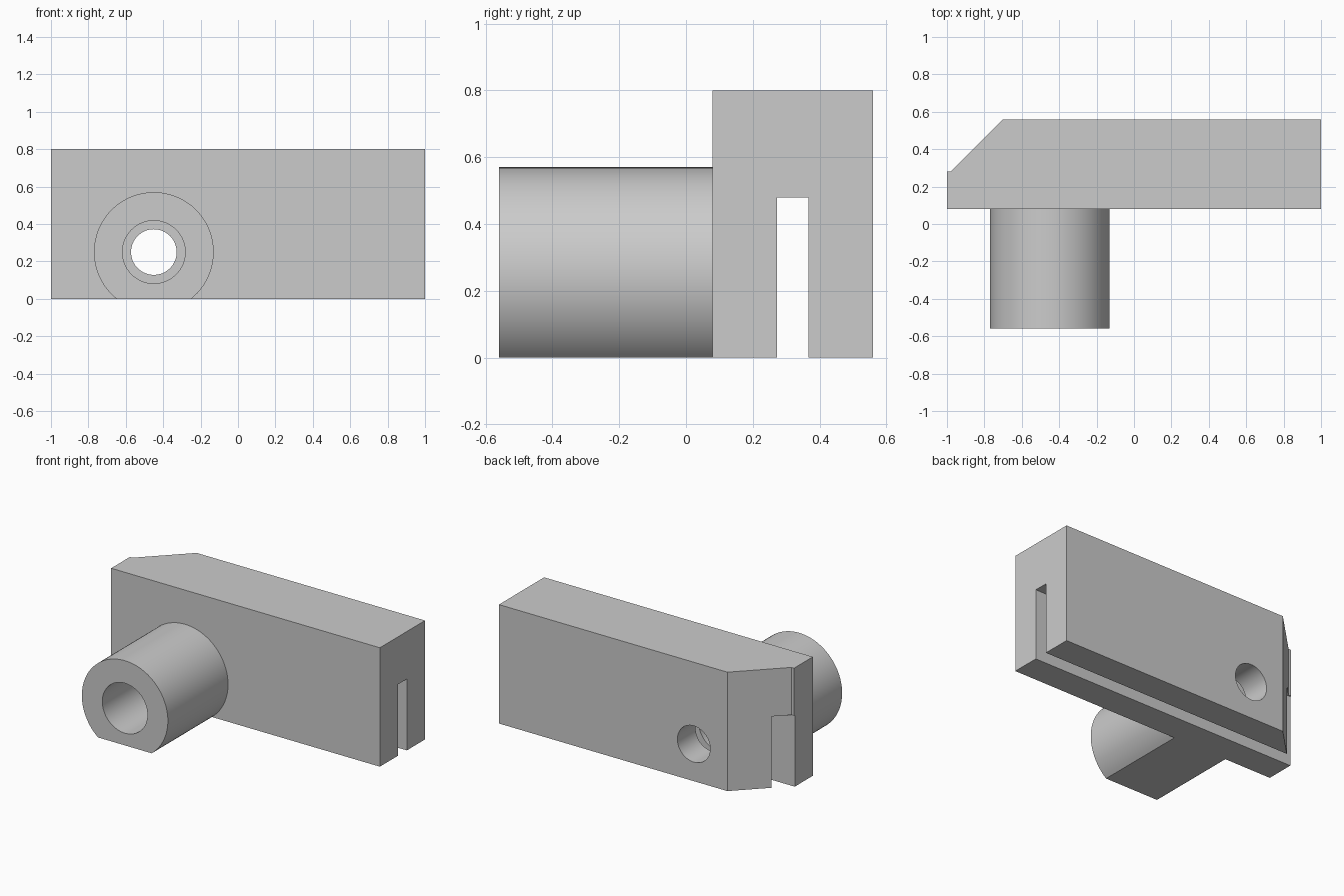
import bpy
import bmesh
from math import asin, cos, pi, sin
from mathutils import Vector

cube = bpy.data.objects.get("Cube")
if cube:
    bpy.data.objects.remove(cube, do_unlink=True)

# Single plain grey finish
grey = bpy.data.materials.new("plain_grey")
grey.use_nodes = True
grey.diffuse_color = (0.6, 0.6, 0.6, 1)
grey.node_tree.nodes["Principled BSDF"].inputs["Base Color"].default_value = grey.diffuse_color

HOLE_X, HOLE_Z = -0.45, 0.25
FRONT, BLOCK_FRONT, BACK = -0.56, 0.08, 0.56
SLOT_FRONT, SLOT_BACK, SLOT_TOP = 0.272, 0.367, 0.48
BOSS_R, BORE_R, HOLE_R = 0.32, 0.168, 0.122


def prism(name, points, direction):
    """Extrude a flat outline along a direction."""
    bm = bmesh.new()
    face = bm.faces.new([bm.verts.new(p) for p in points])
    result = bmesh.ops.extrude_face_region(bm, geom=[face], use_keep_orig=True)
    moved = [v for v in result["geom"] if isinstance(v, bmesh.types.BMVert)]
    bmesh.ops.translate(bm, verts=moved, vec=Vector(direction))
    bmesh.ops.recalc_face_normals(bm, faces=bm.faces[:])
    mesh = bpy.data.meshes.new(name)
    bm.to_mesh(mesh)
    bm.free()
    mesh.materials.append(grey)
    obj = bpy.data.objects.new(name, mesh)
    bpy.context.collection.objects.link(obj)
    return obj


def arc(radius, y, start, sweep, count):
    angles = [start + sweep * i / count for i in range(count + 1)]
    return [(HOLE_X + radius * cos(a), y, HOLE_Z + radius * sin(a)) for a in angles]


def rod(name, radius, y0, y1):
    return prism(name, arc(radius, y0, 0, 2 * pi, 64)[:-1], (0, y1 - y0, 0))


def activate(obj):
    bpy.ops.object.select_all(action="DESELECT")
    obj.select_set(True)
    bpy.context.view_layer.objects.active = obj


def cut(obj, cutter):
    mod = obj.modifiers.new("cut", "BOOLEAN")
    mod.operation = "DIFFERENCE"
    mod.solver = "EXACT"
    mod.object = cutter
    activate(obj)
    bpy.ops.object.modifier_apply(modifier=mod.name)


# Block with one bevelled rear corner
outline = [(-1, BLOCK_FRONT), (1, BLOCK_FRONT), (1, BACK),
           (-0.7, BACK), (-0.98, 0.28), (-1, 0.28)]
block = prism("block", [(x, y, 0) for x, y in outline], (0, 0, 0.8))

# Round boss with a flat underside
dip = asin(HOLE_Z / BOSS_R)
boss = prism("boss", arc(BOSS_R, FRONT, -dip, pi + 2 * dip, 72),
             (0, BLOCK_FRONT - FRONT, 0))

# Lengthwise slot, wide front bore and narrower rear hole
slot = prism("slot_cutter", [(-1.2, SLOT_FRONT, -0.2), (-1.2, SLOT_BACK, -0.2),
                             (-1.2, SLOT_BACK, SLOT_TOP), (-1.2, SLOT_FRONT, SLOT_TOP)],
             (2.4, 0, 0))
bore = rod("bore_cutter", BORE_R, FRONT - 0.1, (SLOT_FRONT + SLOT_BACK) / 2)
hole = rod("hole_cutter", HOLE_R, SLOT_FRONT + 0.02, BACK + 0.1)

for cutter in (slot, bore, hole):
    cut(block, cutter)
cut(boss, bore)
for cutter in (slot, bore, hole):
    bpy.data.objects.remove(cutter, do_unlink=True)

for part in (block, boss):
    activate(part)
    bpy.ops.object.shade_smooth_by_angle(angle=pi / 6)
